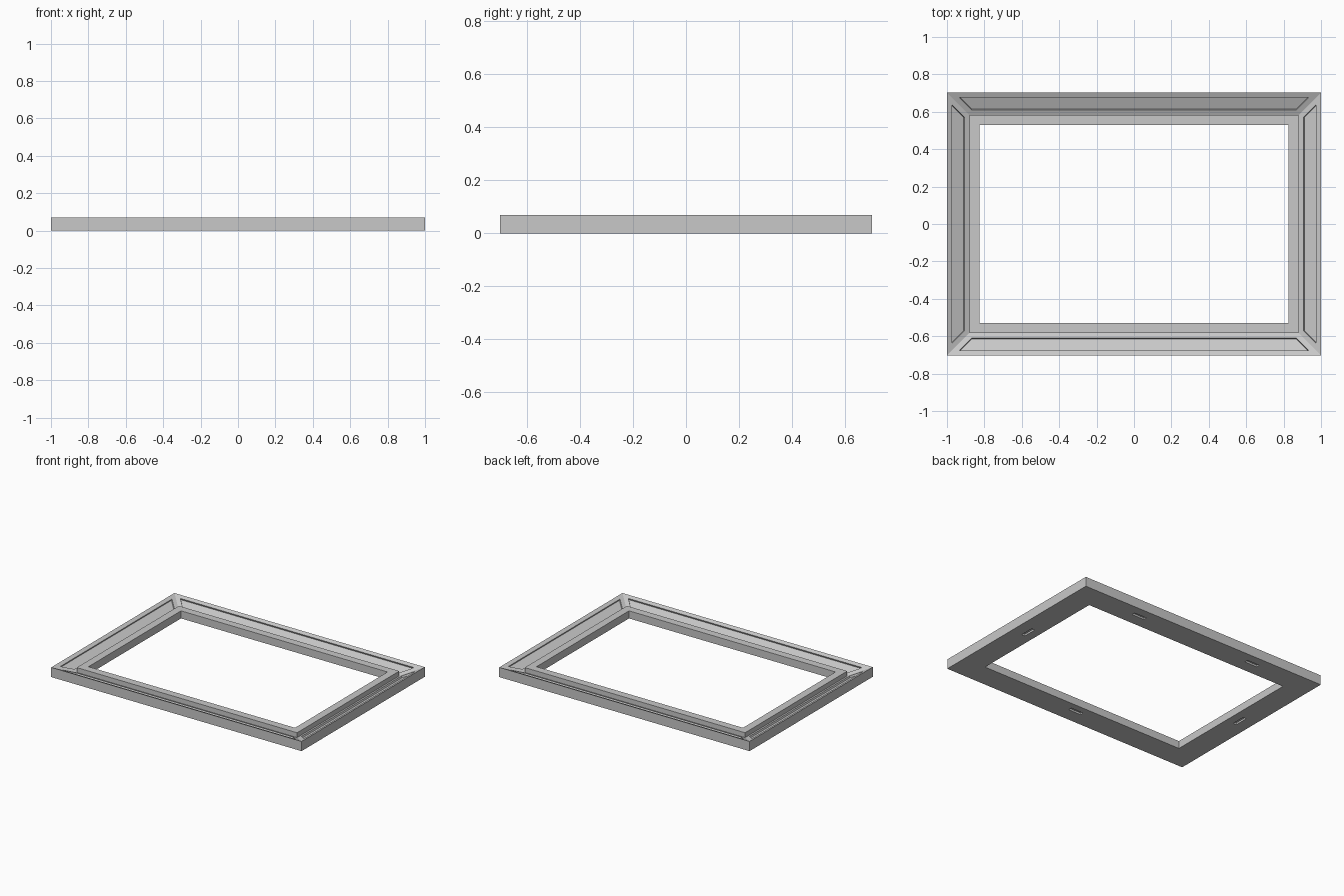
import bpy
import bmesh
from mathutils import Matrix

HALF_X, HALF_Y = 1.0, 0.703
# Moulding cross-section: (distance in from the outer edge, height)
PROFILE = [(0, 0), (0, 0.07), (0.12, 0.02), (0.12, 0.055), (0.175, 0.055), (0.175, 0)]
SLOPE = 1            # profile segment that carries the sunken panels
CORNERS = [(1, 1), (-1, 1), (-1, -1), (1, -1)]

old = bpy.data.objects.get("Cube")
if old:
    bpy.data.objects.remove(old, do_unlink=True)

grey = bpy.data.materials.new("light_grey")
grey.use_nodes = True
colour = (0.58, 0.58, 0.58, 1)
grey.diffuse_color = colour
grey.node_tree.nodes["Principled BSDF"].inputs["Base Color"].default_value = colour


def make_object(name, bm):
    bmesh.ops.recalc_face_normals(bm, faces=bm.faces)
    mesh = bpy.data.meshes.new(name)
    bm.to_mesh(mesh)
    bm.free()
    mesh.materials.append(grey)
    obj = bpy.data.objects.new(name, mesh)
    bpy.context.collection.objects.link(obj)
    return obj


# Mitred frame: sweep the profile around the rectangle
bm = bmesh.new()
rings = [[bm.verts.new((sx * (HALF_X - d), sy * (HALF_Y - d), z)) for d, z in PROFILE]
         for sx, sy in CORNERS]
slopes = []
count = len(PROFILE)
for i, ring in enumerate(rings):
    after = rings[(i + 1) % len(rings)]
    for j in range(count):
        k = (j + 1) % count
        face = bm.faces.new((ring[j], ring[k], after[k], after[j]))
        if j == SLOPE:
            slopes.append(face)
bmesh.ops.recalc_face_normals(bm, faces=bm.faces)

# Sunken panel in the slope of each side, with square walls
bmesh.ops.inset_individual(bm, faces=slopes, thickness=0.029, use_even_offset=True)
for face in bmesh.ops.extrude_discrete_faces(bm, faces=slopes)["faces"]:
    face.normal_update()
    bmesh.ops.translate(bm, verts=face.verts, vec=face.normal * -0.012)
frame = make_object("picture_frame", bm)

# Hanging slots cut into the underside: x, y, length along x, length along y
LONG, THIN, DEPTH = 0.1, 0.026, 0.013
slots = [(0.9, 0, THIN, LONG), (-0.9, 0, THIN, LONG), (0.48, 0.626, LONG, THIN),
         (-0.48, 0.626, LONG, THIN), (0, -0.59, LONG, THIN)]
bm = bmesh.new()
for x, y, size_x, size_y in slots:
    place = Matrix.Translation((x, y, 0)) @ Matrix.Diagonal((size_x, size_y, 2 * DEPTH, 1))
    bmesh.ops.create_cube(bm, size=1, matrix=place)
cutter = make_object("slot_cutter", bm)
cutter.hide_render = True

cut = frame.modifiers.new("hanging_slots", 'BOOLEAN')
cut.operation = 'DIFFERENCE'
cut.solver = 'EXACT'
cut.object = cutter
bpy.context.view_layer.objects.active = frame
frame.select_set(True)
bpy.ops.object.modifier_apply(modifier=cut.name)
bpy.data.objects.remove(cutter, do_unlink=True)
